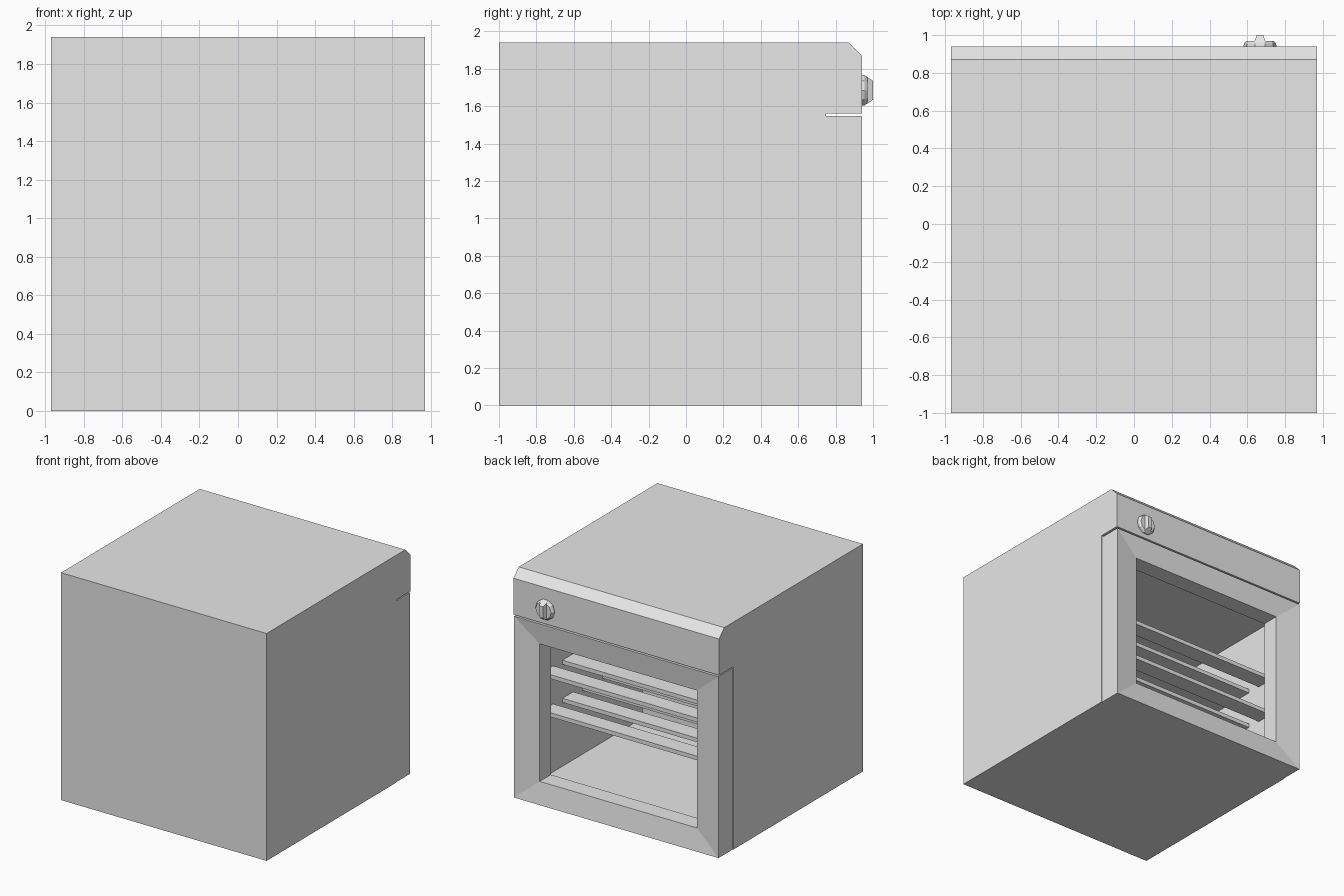
import bpy, bmesh, math

if "Cube" in bpy.data.objects:
    bpy.data.objects.remove(bpy.data.objects["Cube"])

grey = bpy.data.materials.new("plain_grey")
grey.diffuse_color = (0.8, 0.8, 0.8, 1)
grey.use_nodes = True
grey.node_tree.nodes["Principled BSDF"].inputs["Base Color"].default_value = grey.diffuse_color


def finish(name, bm):
    """Turn a bmesh into a named grey object."""
    bmesh.ops.recalc_face_normals(bm, faces=bm.faces[:])
    mesh = bpy.data.meshes.new(name)
    bm.to_mesh(mesh)
    bm.free()
    mesh.materials.append(grey)
    ob = bpy.data.objects.new(name, mesh)
    bpy.context.collection.objects.link(ob)
    return ob


def loft(name, rings, closed=False):
    """Skin matching rings of points; cap the ends unless closed."""
    bm = bmesh.new()
    loops = [[bm.verts.new(p) for p in ring] for ring in rings]
    pairs = list(zip(loops, loops[1:]))
    if closed:
        pairs.append((loops[-1], loops[0]))
    n = len(loops[0])
    for a, b in pairs:
        for i in range(n):
            j = (i + 1) % n
            bm.faces.new((a[i], a[j], b[j], b[i]))
    if not closed:
        bm.faces.new(loops[0])
        bm.faces.new(loops[-1])
    return finish(name, bm)


def rect(x0, x1, z0, z1, y):
    return [(x0, y, z0), (x1, y, z0), (x1, y, z1), (x0, y, z1)]


def box(name, x0, x1, y0, y1, z0, z1):
    return loft(name, [rect(x0, x1, z0, z1, y0), rect(x0, x1, z0, z1, y1)])


# Oven body: side profile with chamfered top edge and overhanging control panel
W, DOOR_BACK = 0.97, 0.748
profile = [(-1, 0), (DOOR_BACK, 0), (DOOR_BACK, 1.56), (0.94, 1.56),
           (0.94, 1.87), (0.87, 1.94), (-1, 1.94)]
body = loft("oven_body", [[(x, y, z) for y, z in profile] for x in (-W, W)])

# Hollow cooking chamber
cutter = box("chamber_cutter", -0.9, 0.9, -0.7, 0.85, 0.07, 1.48)
cutter.hide_render = True
cutter.hide_viewport = True
cut = body.modifiers.new("chamber", 'BOOLEAN')
cut.operation = 'DIFFERENCE'
cut.solver = 'EXACT'
cut.object = cutter

# Door: open frame whose front slopes inwards to the window opening
outer = (-0.965, 0.965, 0.0, 1.547)
inner = (-0.742, 0.742, 0.187, 1.36)
loft("door_frame", [rect(*outer, DOOR_BACK), rect(*outer, 0.94),
                    rect(*inner, 0.913), rect(*inner, DOOR_BACK + 0.015)],
     closed=True)

# Two racks of flat slats across the chamber
for level, top in (("upper", 0.975), ("lower", 0.65)):
    for i in range(5):
        y = 0.65 - 0.27 * i
        box(f"{level}_rack_slat_{i + 1}", -0.9, 0.9, y - 0.145, y,
            top - 0.035, top)

# Control knob: chamfered disc and tapered grip
KX, KZ = 0.667, 1.685


def circle(r, y, n=10):
    return [(KX + r * math.cos(2 * math.pi * i / n), y,
             KZ + r * math.sin(2 * math.pi * i / n)) for i in range(n)]


def grip(w, h, y):
    return rect(KX - w, KX + w, KZ - h, KZ + h, y)


loft("knob_disc", [circle(0.088, 0.935), circle(0.085, 0.955),
                   circle(0.073, 0.97)])
loft("knob_grip", [grip(0.03, 0.075, 0.965), grip(0.017, 0.05, 1.0)])
